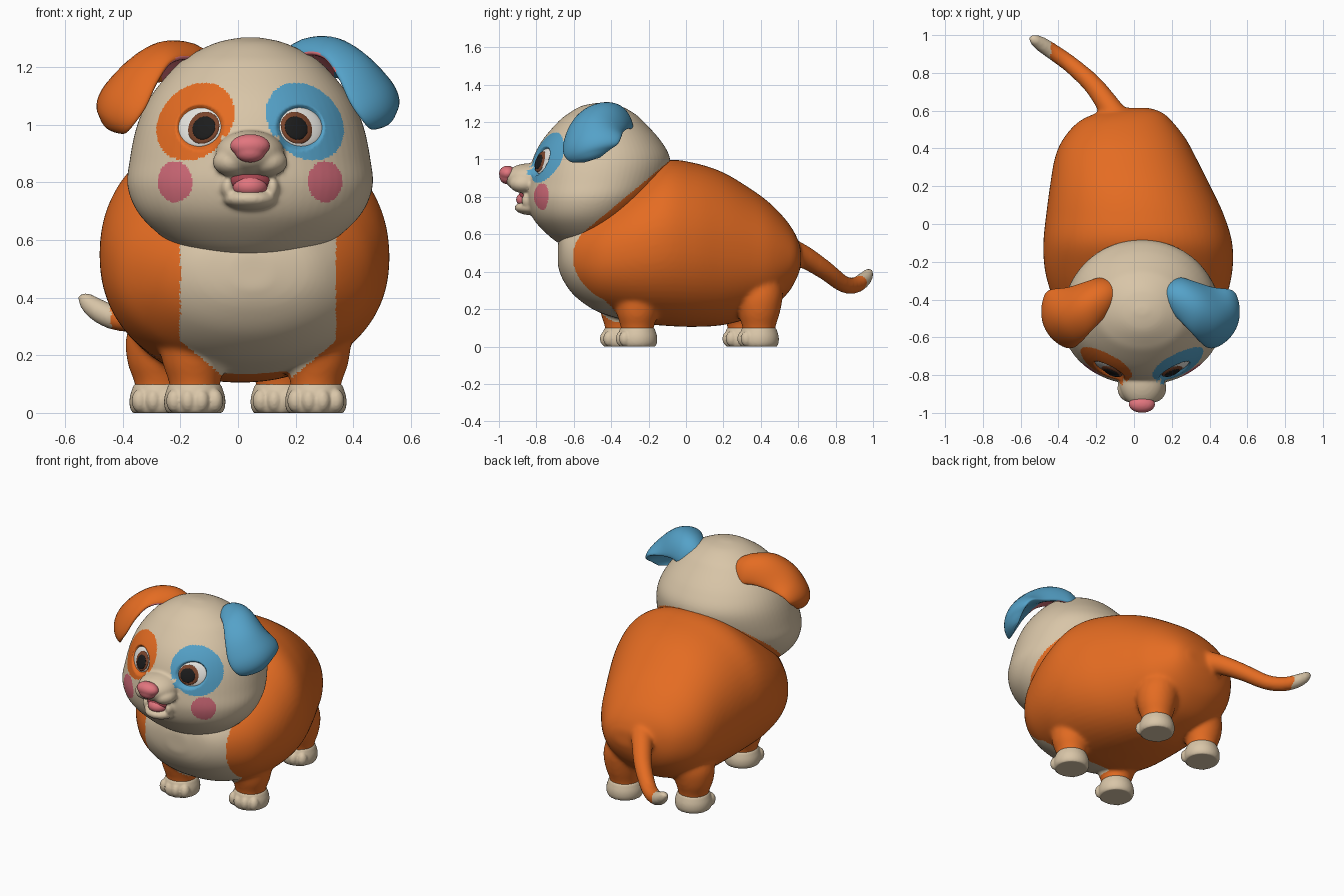
import bpy, bmesh, math
from mathutils import Vector, Matrix
from mathutils.bvhtree import BVHTree

if "Cube" in bpy.data.objects:
    bpy.data.objects.remove(bpy.data.objects["Cube"])

MID = 0.042  # x of the face centre line


def material(name, r, g, b):
    m = bpy.data.materials.new(name)
    m.use_nodes = True
    m.diffuse_color = (r, g, b, 1)
    bsdf = next(n for n in m.node_tree.nodes if n.type == 'BSDF_PRINCIPLED')
    bsdf.inputs["Base Color"].default_value = (r, g, b, 1)
    bsdf.inputs["Roughness"].default_value = 0.7
    return m


cream = material("cream fur", .69, .56, .39)
orange = material("orange fur", .78, .15, .016)
blue = material("blue fur", .09, .36, .58)
pink = material("pink skin", .76, .18, .21)
blush = material("rosy cheek", .64, .145, .19)
mouth_red = material("mouth red", .38, .06, .08)
brown = material("iris brown", .2, .06, .025)
black = material("pupil black", .012, .012, .012)
white = material("eye white", .8, .79, .75)


def spline(rows, n):
    """Resample rows of numbers with a Catmull-Rom curve, n steps per span."""
    pts = [rows[0]] + list(rows) + [rows[-1]]
    out = []
    for i in range(1, len(pts) - 2):
        for k in range(n):
            t = k / n
            out.append([.5 * (2 * b + (c - a) * t + (2 * a - 5 * b + 4 * c - d) * t * t
                              + (3 * b - a - 3 * c + d) * t ** 3)
                        for a, b, c, d in zip(*pts[i - 1:i + 3])])
    return out + [list(rows[-1])]


def loft(bm, frames, segs=48, power=2.0, arch=0.0):
    """Skin rounded rings given as (centre, half axis u, half axis v), bowed along v by arch."""
    def bend(v):
        return math.copysign(abs(v) ** (2 / power), v)
    rings = []
    for c, u, v in frames:
        angles = [2 * math.pi * k / segs for k in range(segs)]
        rings.append([bm.verts.new(c + u * bend(math.cos(a))
                                   + v * (bend(math.sin(a)) + arch * math.sin(a) ** 2))
                      for a in angles])
    for r, s in zip(rings, rings[1:]):
        for k in range(segs):
            j = (k + 1) % segs
            bm.faces.new((r[k], r[j], s[j], s[k]))
    bm.faces.new(rings[0][::-1])
    bm.faces.new(rings[-1])


def ball(bm, centre, radii, rot=Matrix.Identity(4), segs=32):
    m = Matrix.Translation(centre) @ rot @ Matrix.Diagonal((*radii, 1))
    bmesh.ops.create_uvsphere(bm, u_segments=segs, v_segments=segs // 2, radius=1, matrix=m)


def make(name, bm, mats, rule=None, voxel=0, smooth=8):
    """Turn a bmesh into an object, optionally fused, and colour it by a rule."""
    bmesh.ops.recalc_face_normals(bm, faces=bm.faces)
    mesh = bpy.data.meshes.new(name)
    bm.to_mesh(mesh)
    bm.free()
    ob = bpy.data.objects.new(name, mesh)
    bpy.context.scene.collection.objects.link(ob)
    if voxel:
        fuse = ob.modifiers.new("fuse", 'REMESH')
        fuse.mode = 'VOXEL'
        fuse.voxel_size = voxel
        soften = ob.modifiers.new("soften", 'SMOOTH')
        soften.factor = .5
        soften.iterations = smooth
        fused = bpy.data.meshes.new_from_object(
            ob.evaluated_get(bpy.context.evaluated_depsgraph_get()))
        ob.modifiers.clear()
        ob.data = fused
    ob.data.materials.clear()
    for m in mats:
        ob.data.materials.append(m)
    for p in ob.data.polygons:
        p.material_index = rule(p.center, p.normal) if rule else 0
    bpy.ops.object.select_all(action='DESELECT')
    ob.select_set(True)
    bpy.context.view_layer.objects.active = ob
    bpy.ops.object.shade_smooth_by_angle(angle=math.radians(50))
    return ob


# Body with legs and tail, fused into one skin
X, Y, Z = Vector((1, 0, 0)), Vector((0, 1, 0)), Vector((0, 0, 1))
feet = {"front_left": (.27, -.26), "front_right": (-.15, -.345),
        "back_left": (.15, .39), "back_right": (-.27, .31)}
bm = bmesh.new()
# y, centre x, bottom, top, half width
torso = [(-.685, .05, .43, .55, .07), (-.66, .05, .36, .62, .2), (-.6, .045, .275, .68, .3),
         (-.5, .04, .2, .75, .395), (-.4, .03, .16, .82, .455), (-.25, .025, .125, .92, .496),
         (-.1, .02, .11, .995, .5), (.05, .005, .105, .98, .47), (.2, -.02, .115, .93, .425),
         (.35, -.045, .155, .84, .374), (.45, -.05, .2, .765, .325), (.54, -.045, .28, .67, .25),
         (.59, -.02, .36, .59, .17), (.615, 0, .43, .52, .08)]
loft(bm, [(Vector((x, y, (b + t) / 2)), X * w, Z * (t - b) / 2)
          for y, x, b, t, w in spline(torso, 5)], 64, 2.15)
for x, y in feet.values():
    # height, radius, lean towards the middle
    leg = [(.03, .085, 1), (.1, .088, 1), (.18, .112, 1.01), (.28, .128, .95), (.4, .115, .75)]
    loft(bm, [(Vector((x * lean, y, z)), X * r, Y * r) for z, r, lean in spline(leg, 4)])
tail = spline([(-.05, .5, .53, .075), (-.13, .62, .485, .062), (-.22, .74, .41, .052),
               (-.33, .84, .335, .046), (-.42, .905, .328, .044), (-.495, .955, .362, .04),
               (-.535, .98, .4, .026), (-.545, .988, .415, .01)], 5)
frames = []
for i, row in enumerate(tail):
    along = Vector(tail[min(i + 1, len(tail) - 1)][:3]) - Vector(tail[max(i - 1, 0)][:3])
    side = along.cross(Z).normalized()
    frames.append((Vector(row[:3]), side * row[3], along.cross(side).normalized() * row[3]))
loft(bm, frames, 24)


def body_colour(c, n):
    if c.y > .8:
        return 0 if c.x < -.44 else 1
    bib = abs(c.x - .07) < .27 - 1.2 * max(0, .25 - c.z) and c.y < -.3
    sock = c.z < .095 and c.y < .6
    return 0 if bib or sock else 1


make("body", bm, [cream, orange], body_colour, .0105, 16)

# Paws with toes
for name, (x, y) in feet.items():
    bm = bmesh.new()
    pad = [(0, .096), (.02, .105), (.05, .106), (.08, .098), (.1, .088), (.108, .06)]
    loft(bm, [(Vector((x, y, z)), X * r, Y * r) for z, r in spline(pad, 3)], 40)
    for k in (-1.5, -.5, .5, 1.5):
        toe_y = y - .084 + .018 * (abs(k) - .5)
        ball(bm, (x + k * .047, toe_y, .042), (.029, .032, .041), segs=16)
    make(name + "_paw", bm, [cream], None, .006, 3)

# Head with muzzle and lower jaw, fused
bm = bmesh.new()
# z, front y, back y, half width
skull = [(.52, -.58, -.46, .06), (.538, -.65, -.4, .15), (.585, -.725, -.32, .268),
         (.68, -.815, -.24, .378), (.78, -.85, -.16, .424), (.88, -.845, -.105, .417),
         (1.0, -.82, -.085, .391), (1.1, -.77, -.135, .343), (1.2, -.685, -.225, .26),
         (1.245, -.63, -.275, .2), (1.285, -.56, -.35, .113), (1.302, -.48, -.44, .03)]
loft(bm, [(Vector((MID, (f + b) / 2, z)), X * w, Y * (b - f) / 2)
          for z, f, b, w in spline(skull, 6)], 72, 2.05)
ball(bm, (MID, -.835, .9), (.12, .135, .08))
for s in (-1, 1):
    ball(bm, (MID + s * .06, -.87, .87), (.07, .075, .05))
ball(bm, (MID, -.825, .742), (.094, .092, .04))
for s in (-1, 1):
    ball(bm, (MID + s * .078, -.838, .782), (.024, .042, .04))


def head_colour(c, n):
    if c.z < 1.0 + .83 * (c.y + .08):
        return 1
    across = abs(c.x - MID)
    on_muzzle = c.y < -.85 or across < .1 and c.z < .96
    if c.y < -.5 and not on_muzzle:
        m, h = across - .19, c.z - 1.01
        p, q = (m - h) / 1.414, (m + h) / 1.414
        if (p / .15) ** 2 + (q / .118) ** 2 < 1:
            return 2 if c.x > MID else 1
        if ((m - .07) / .06) ** 2 + ((c.z - .802) / .071) ** 2 < 1:
            return 3
    return 0


head = make("head", bm, [cream, orange, blue, blush], head_colour, .0078, 6)

# Eye sockets pressed into the face
EYE, EYE_Z = .174, .99
for v in head.data.vertices:
    d = math.hypot((abs(v.co.x - MID) - EYE) / .082, (v.co.z - EYE_Z) / .078)
    if d < 1 and v.co.y < -.5:
        v.co.y += .03 * (1 - d ** 6)

# Nose, mouth and tongue
bm = bmesh.new()
ball(bm, (MID, -.955, .926), (.07, .045, .041))
ball(bm, (MID, -.957, .906), (.054, .04, .038))
make("nose", bm, [pink], None, .005, 12)
bm = bmesh.new()
ball(bm, (MID, -.828, .805), (.08, .066, .05))
make("mouth", bm, [mouth_red])
bm = bmesh.new()
ball(bm, (MID, -.848, .785), (.062, .06, .044))
make("tongue", bm, [pink])

# Eyes laid in the sockets
tree = BVHTree.FromPolygons([v.co for v in head.data.vertices],
                            [tuple(p.vertices) for p in head.data.polygons])
for side, s in (("left", 1), ("right", -1)):
    hit, normal, _, _ = tree.ray_cast(Vector((MID + s * EYE, -2, EYE_Z)), Y)
    rot = normal.to_track_quat('Z', 'Y').to_matrix().to_4x4()
    # part, material, half width, half height, half depth, shift inward, lift
    layers = [("eye_white", white, .086, .074, .018, 0, 0),
              ("iris", brown, .06, .058, .012, .02, .014),
              ("pupil", black, .043, .042, .008, .025, .023)]
    for part, mat, w, h, depth, inward, lift in layers:
        bm = bmesh.new()
        centre = hit + normal * lift - rot.to_3x3() @ X * (s * inward) - Z * lift * .4
        ball(bm, centre, (w, h, depth), rot)
        make(side + "_" + part, bm, [mat])

# Folded ears with pink lining near the root
# front edge point, back edge point, half thickness
ear = spline([(.17, -.45, 1.2, .22, -.3, 1.12, .036), (.23, -.5, 1.25, .25, -.285, 1.16, .04),
              (.3, -.57, 1.24, .32, -.305, 1.17, .044), (.35, -.625, 1.17, .42, -.335, 1.15, .044),
              (.39, -.655, 1.08, .5, -.345, 1.125, .04),
              (.43, -.65, 1.02, .535, -.365, 1.085, .034),
              (.46, -.61, .985, .53, -.41, 1.05, .022), (.485, -.54, .985, .515, -.46, 1.01, .008)], 5)
for side, s, fur, drop in (("left", 1, blue, 0), ("right", -1, orange, .015)):
    mirror = Matrix.Diagonal((s, 1, 1))
    middles = [(Vector(row[:3]) + Vector(row[3:6])) / 2 for row in ear]
    frames = []
    for i, row in enumerate(ear):
        along = middles[min(i + 1, len(ear) - 1)] - middles[max(i - 1, 0)]
        u = (Vector(row[3:6]) - Vector(row[:3])) / 2
        v = along.cross(u).normalized() * row[6]
        centre = mirror @ (middles[i] - X * MID - Z * drop) + X * (MID - drop)
        frames.append((centre, mirror @ u, mirror @ v))
    bm = bmesh.new()
    loft(bm, frames, 40, arch=1.3)
    make(side + "_ear", bm, [fur, pink],
         lambda c, n: int(-n.x * s - n.z > .5 and c.z > 1.13 and (c.x - MID) * s < .3))
